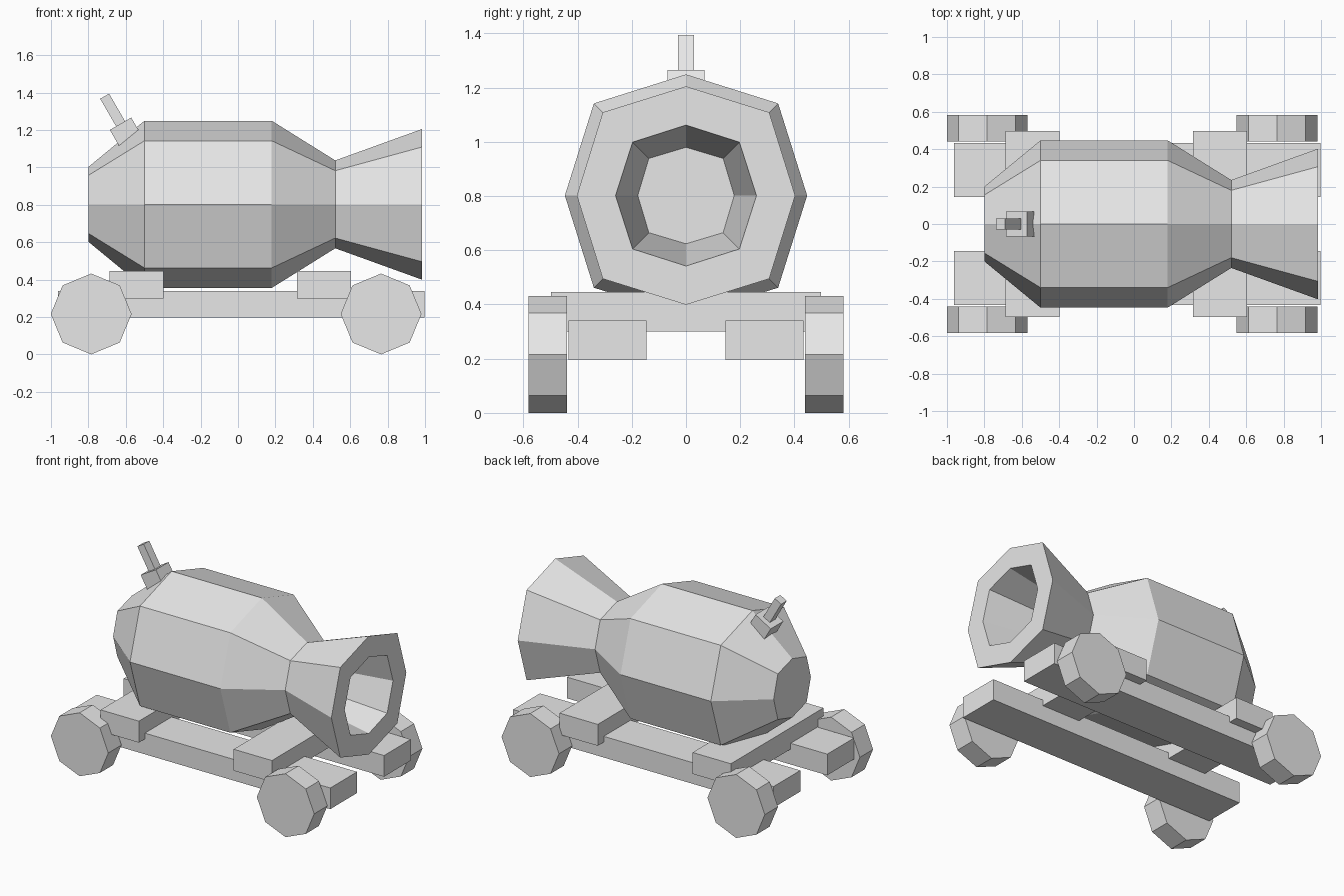
import bpy, bmesh, math
from mathutils import Matrix, Vector

if "Cube" in bpy.data.objects:
    bpy.data.objects.remove(bpy.data.objects["Cube"])

grey = bpy.data.materials.new("light grey")
grey.diffuse_color = (0.8, 0.8, 0.8, 1)
grey.use_nodes = True
grey.node_tree.nodes["Principled BSDF"].inputs["Base Color"].default_value = grey.diffuse_color


def finish(name, bm):
    bmesh.ops.recalc_face_normals(bm, faces=bm.faces)
    me = bpy.data.meshes.new(name)
    bm.to_mesh(me)
    bm.free()
    me.materials.append(grey)
    ob = bpy.data.objects.new(name, me)
    bpy.context.collection.objects.link(ob)
    return ob


def box(name, center, size, tilt=0.0):
    bm = bmesh.new()
    m = (Matrix.Translation(Vector(center)) @ Matrix.Rotation(tilt, 4, 'Y')
         @ Matrix.Diagonal((*size, 1)))
    bmesh.ops.create_cube(bm, size=1, matrix=m)
    return finish(name, bm)


# Barrel: eight-sided rings along x, folding back into the bore
AXIS_Z = 0.802
SECTIONS = [(-0.80, 0.20, 0.155), (-0.50, 0.447, 0.34), (0.18, 0.447, 0.34),
            (0.52, 0.235, 0.18), (0.985, 0.403, 0.307),
            (0.985, 0.26, 0.197), (0.55, 0.178, 0.137)]
bm = bmesh.new()
rings = []
for x, straight, diag in SECTIONS:
    ring = []
    for i in range(8):
        r = straight if i % 2 == 0 else diag * math.sqrt(2)
        a = i * math.pi / 4
        ring.append(bm.verts.new((x, r * math.cos(a), AXIS_Z + r * math.sin(a))))
    rings.append(ring)
for a, b in zip(rings, rings[1:]):
    for i in range(8):
        j = (i + 1) % 8
        bm.faces.new((a[i], a[j], b[j], b[i]))
bm.faces.new(rings[0])
bm.faces.new(rings[-1])
finish("barrel", bm)

# Fuse holder and fuse, leaning back on the rear slope
TILT = -math.radians(30)
lean = Vector((-0.5, 0, 0.866))
holder_top = Vector((-0.628, 0, 1.233))
box("fuse_holder", holder_top - lean * 0.052, (0.132, 0.136, 0.104), TILT)
box("fuse", holder_top + lean * 0.07, (0.055, 0.06, 0.2), TILT)

# Carriage: two long rails and two cross beams
for side, label in ((-1, "front"), (1, "back")):
    box(label + "_rail", (0.018, side * 0.289, 0.268), (1.96, 0.288, 0.144))
for x, label in ((-0.542, "rear"), (0.46, "muzzle")):
    box(label + "_cross_beam", (x, 0, 0.373), (0.288, 0.995, 0.146))

# Eight-sided wheels
for x, end in ((-0.785, "rear"), (0.765, "muzzle")):
    for side, label in ((-1, "front"), (1, "back")):
        bm = bmesh.new()
        m = (Matrix.Translation((x, side * 0.511, 0.216))
             @ Matrix.Rotation(math.pi / 2, 4, 'X'))
        bmesh.ops.create_cone(bm, cap_ends=True, segments=8, radius1=0.216,
                              radius2=0.216, depth=0.142, matrix=m)
        finish(f"{end}_{label}_wheel", bm)
